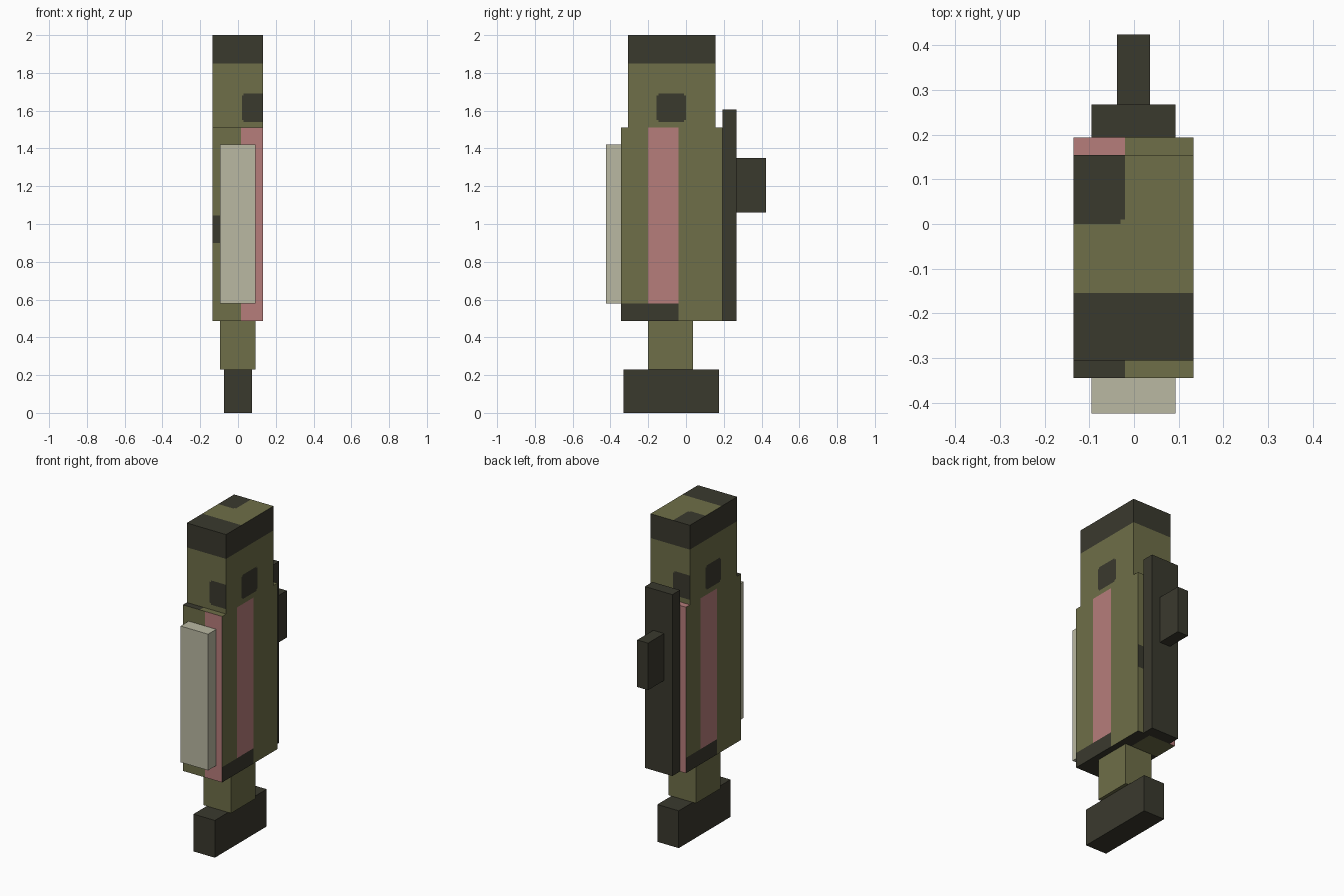
import bpy, bmesh
from mathutils import Vector

cube = bpy.data.objects.get("Cube")
if cube:
    bpy.data.objects.remove(cube, do_unlink=True)


def material(name, rgb):
    m = bpy.data.materials.new(name)
    m.use_nodes = True
    m.diffuse_color = (*rgb, 1)
    m.node_tree.nodes["Principled BSDF"].inputs["Base Color"].default_value = (*rgb, 1)
    return m


olive = material("olive", (0.156, 0.156, 0.065))
dark = material("dark_olive", (0.042, 0.041, 0.027))
pink = material("dusty_pink", (0.468, 0.205, 0.198))
cream = material("cream", (0.49, 0.48, 0.36))
OLIVE, DARK, PINK = range(3)


def box(name, x, y, z, mats, cuts=((), (), ()), rule=None):
    """Block between two corners, sliced at cuts and coloured per face by rule."""
    bm = bmesh.new()
    bmesh.ops.create_cube(bm, size=1)
    for v in bm.verts:
        v.co = Vector([r[0] if c < 0 else r[1] for c, r in zip(v.co, (x, y, z))])
    for axis, places in enumerate(cuts):
        for p in places:
            co, no = Vector(), Vector()
            co[axis], no[axis] = p, 1
            bmesh.ops.bisect_plane(bm, geom=bm.verts[:] + bm.edges[:] + bm.faces[:],
                                   plane_co=co, plane_no=no)
    bm.normal_update()
    if rule:
        for f in bm.faces:
            n = f.normal
            axis = max(range(3), key=lambda i: abs(n[i]))
            f.material_index = rule(f.calc_center_median(), axis, n[axis] > 0)
    me = bpy.data.meshes.new(name)
    bm.to_mesh(me)
    bm.free()
    for m in mats:
        me.materials.append(m)
    ob = bpy.data.objects.new(name, me)
    bpy.context.collection.objects.link(ob)
    return ob


MID_Y = -0.075   # turning axis of the painted sides
NOTCH = 0.01


def notched(u, v, u0, u1, v0, v1):
    """Inside a rectangle whose corners are nipped off."""
    inside = u0 < u < u1 and v0 < v < v1
    corner = (not u0 + NOTCH < u < u1 - NOTCH) and (not v0 + NOTCH < v < v1 - NOTCH)
    return inside and not corner


def head_rule(c, axis, positive):
    if axis == 2:
        if c.y < -0.155 or not positive:
            return DARK
        return DARK if notched(c.x, c.y, -0.2, -0.02, 0, 0.2) else OLIVE
    if c.z > 1.85:
        return DARK
    # side patches are turned half round on the opposite faces
    if axis == 0:
        u = c.y if positive else 2 * MID_Y - c.y
        return DARK if notched(u, c.z, -0.155, 0, 1.54, 1.69) else OLIVE
    u = c.x if not positive else -c.x
    return DARK if notched(u, c.z, 0.02, 0.2, 1.54, 1.69) else OLIVE


def body_rule(c, axis, positive):
    if axis == 0:
        u = c.y if positive else 2 * MID_Y - c.y
        if c.z < 0.58:
            return DARK if u < -0.04 else OLIVE
        return PINK if -0.2 < u < -0.04 else OLIVE
    if axis == 1:
        u = c.x if not positive else -c.x
        if u > 0.015:
            return PINK
        return DARK if u < -0.05 and 0.9 < c.z < 1.045 else OLIVE
    if positive:
        if c.x > -0.02:
            return OLIVE
        return PINK if c.y > 0.04 else DARK
    return OLIVE if c.y > 0.04 and c.x < 0.05 else DARK


# Foot and leg
box("foot", (-0.073, 0.073), (-0.33, 0.175), (0, 0.23), [dark])
box("leg", (-0.095, 0.093), (-0.2, 0.038), (0.23, 0.486), [olive])

# Body with painted stripes
box("body", (-0.135, 0.133), (-0.345, 0.194), (0.486, 1.51), [olive, dark, pink],
    ((-0.05, -0.02, -0.015, 0.015, 0.05),
     (-0.2, -0.11, -0.04, 0.04, 0.05),
     (0.58, 0.9, 1.045)), body_rule)

# Head with painted crown and side patches
box("head", (-0.135, 0.133), (-0.306, 0.155), (1.51, 2.0), [olive, dark],
    ((-0.03, -0.02, 0.02, 0.03),
     (-0.155, -0.15, -0.145, -0.14, -0.01, -0.005, 0, 0.005, 0.01),
     (1.54, 1.55, 1.68, 1.69, 1.85)), head_rule)

# Chest plate, back panel and its handle
box("chest_plate", (-0.095, 0.093), (-0.424, -0.345), (0.58, 1.42), [cream])
box("back_panel", (-0.095, 0.093), (0.194, 0.268), (0.486, 1.605), [dark])
box("back_handle", (-0.038, 0.036), (0.268, 0.424), (1.06, 1.35), [dark])
